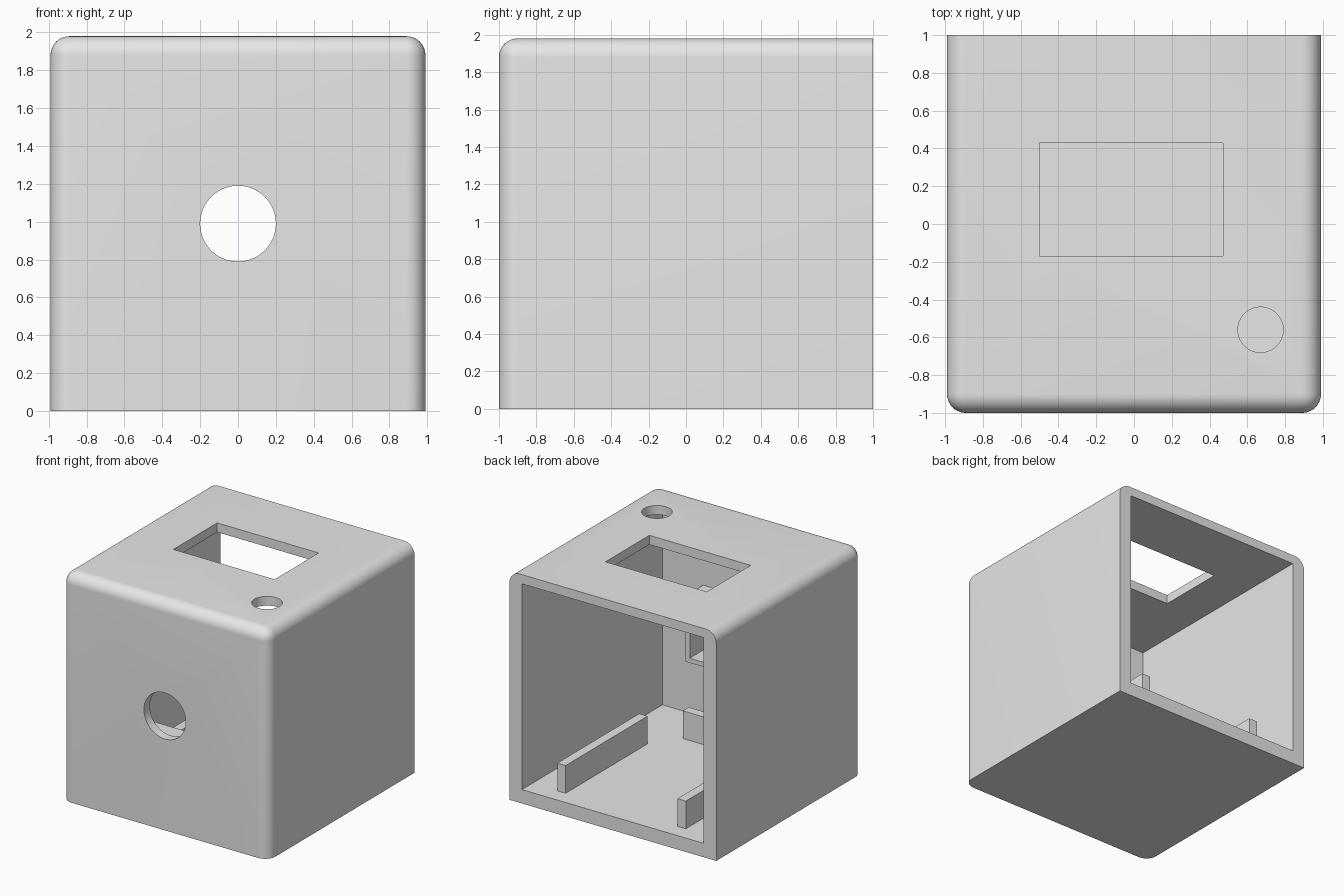
import bpy, bmesh
from mathutils import Matrix, Vector

old = bpy.data.objects.get("Cube")
if old:
    bpy.data.objects.remove(old, do_unlink=True)

GREY = (0.8, 0.8, 0.8, 1)
grey = bpy.data.materials.new("plain grey")
grey.use_nodes = True
grey.diffuse_color = GREY
grey.node_tree.nodes["Principled BSDF"].inputs["Base Color"].default_value = GREY


def finish(name, bm):
    mesh = bpy.data.meshes.new(name)
    bm.to_mesh(mesh)
    bm.free()
    mesh.materials.append(grey)
    obj = bpy.data.objects.new(name, mesh)
    bpy.context.collection.objects.link(obj)
    return obj


def box_mesh(x, y, z):
    """Box spanning the given (low, high) range on each axis."""
    bm = bmesh.new()
    size = [b - a for a, b in (x, y, z)]
    mid = [(a + b) / 2 for a, b in (x, y, z)]
    bmesh.ops.create_cube(bm, size=1, matrix=Matrix.Translation(mid) @ Matrix.Diagonal((*size, 1)))
    return bm


def box(name, x, y, z):
    return finish(name, box_mesh(x, y, z))


def cylinder(name, centre, radius, depth, axis):
    bm = bmesh.new()
    turn = Vector((0, 0, 1)).rotation_difference(Vector(axis)).to_matrix().to_4x4()
    bmesh.ops.create_cone(bm, cap_ends=True, segments=64, radius1=radius, radius2=radius,
                          depth=depth, matrix=Matrix.Translation(centre) @ turn)
    return finish(name, bm)


def cut(target, cutters):
    bpy.context.view_layer.objects.active = target
    for c in cutters:
        c.hide_render = True
        mod = target.modifiers.new("cut", "BOOLEAN")
        mod.operation, mod.solver, mod.object = "DIFFERENCE", "EXACT", c
        bpy.ops.object.modifier_apply(modifier=mod.name)
        bpy.data.objects.remove(c, do_unlink=True)


# Case: rounded on the front uprights and around the top, sharp at the base and back
HALF, TOP, WALL, THIN = 0.99, 1.98, 0.12, 0.08
bm = box_mesh((-HALF, HALF), (-1, 1), (0, TOP))
rounded = []
for e in bm.edges:
    normals = [f.normal for f in e.link_faces]
    at_back = any(n.y > 0.5 for n in normals)
    at_base = any(n.z < -0.5 for n in normals)
    if not at_back and not at_base:
        rounded.append(e)
bmesh.ops.bevel(bm, geom=rounded, offset=0.1, segments=10, profile=0.5, affect="EDGES")
case = finish("case", bm)

# Hollow with an open back, display window, button hole and front sensor hole
cut(case, [
    box("cavity_cutter", (WALL - HALF, HALF - WALL), (THIN - 1, 1.2), (WALL, TOP - THIN)),
    box("window_cutter", (-0.5, 0.47), (-0.17, 0.43), (1.8, 2.2)),
    cylinder("button_cutter", (0.67, -0.56, TOP), 0.12, 0.4, (0, 0, 1)),
    cylinder("sensor_cutter", (0, -1, 0.99), 0.2, 0.4, (0, 1, 0)),
])

# Sensor frame on the inside of the front wall
frame = box("sensor_frame", (-0.48, 0.48), (THIN - 1, -0.68), (0.69, 1.26))
cut(frame, [box("frame_cutter", (-0.44, 0.44), (-1.2, -0.4), (0.73, 1.22))])

# Floor rails and front stop
floor = (WALL, WALL + 0.24)
box("left_rail", (0.55, 0.63), (-0.26, 0.86), floor)
box("right_rail", (-0.6, -0.52), (-0.26, 0.86), floor)
box("front_stop", (-0.35, 0.38), (-0.58, -0.5), floor)

# Smooth rounded areas while flat faces stay crisp
bpy.ops.object.select_all(action="DESELECT")
case.select_set(True)
bpy.context.view_layer.objects.active = case
bpy.ops.object.shade_smooth_by_angle(angle=0.6)
